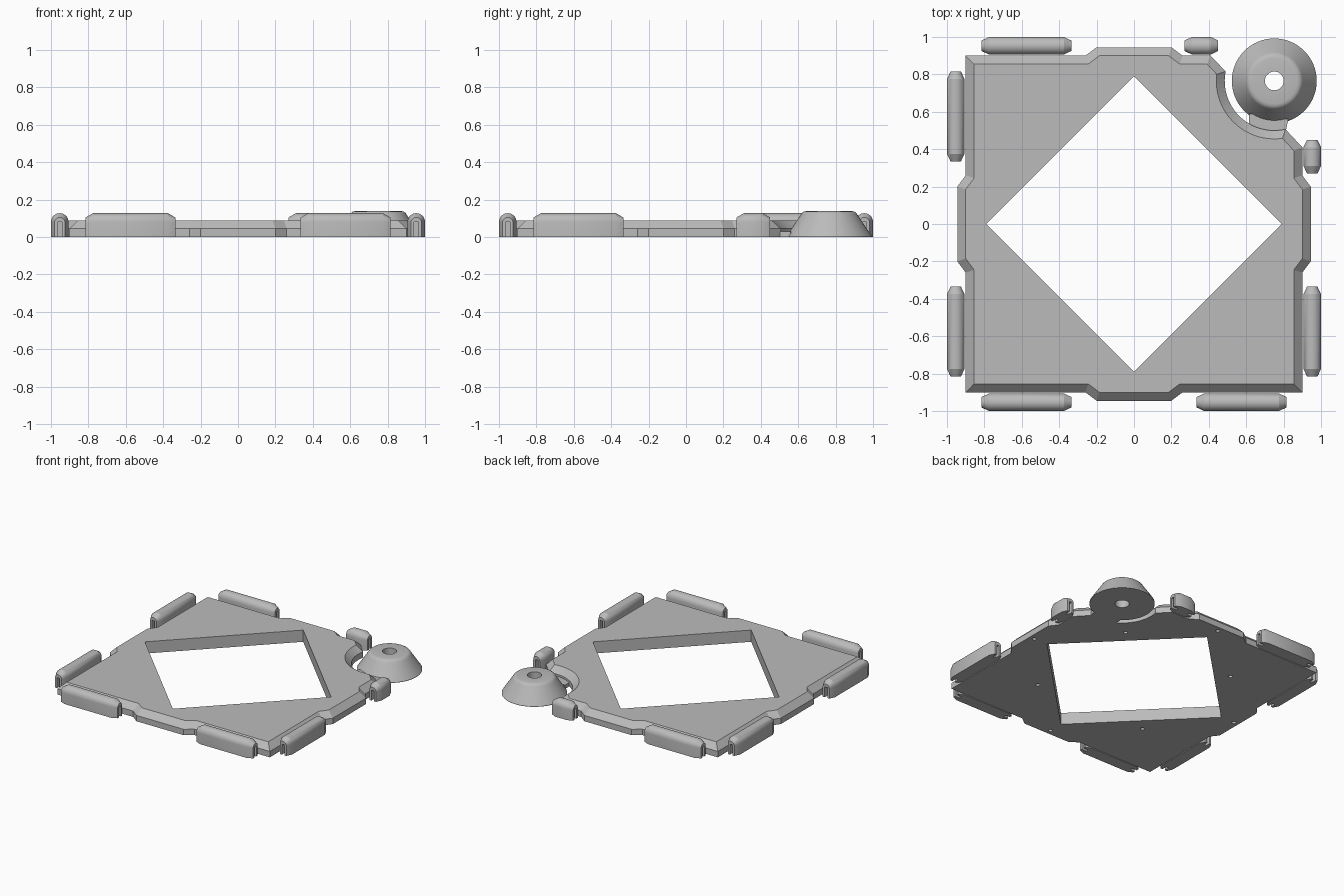
import bpy, bmesh, math
from mathutils import Vector, Matrix

old = bpy.data.objects.get("Cube")
if old:
    bpy.data.objects.remove(old, do_unlink=True)

grey = bpy.data.materials.new("light_grey")
grey.use_nodes = True
colour = (0.5, 0.5, 0.5, 1)
grey.diffuse_color = colour
grey.node_tree.nodes["Principled BSDF"].inputs["Base Color"].default_value = colour


def finish(bm, name, smooth=False):
    bmesh.ops.remove_doubles(bm, verts=bm.verts, dist=0.0001)
    bmesh.ops.recalc_face_normals(bm, faces=bm.faces)
    mesh = bpy.data.meshes.new(name)
    bm.to_mesh(mesh)
    bm.free()
    mesh.materials.append(grey)
    obj = bpy.data.objects.new(name, mesh)
    bpy.context.collection.objects.link(obj)
    bpy.ops.object.select_all(action='DESELECT')
    obj.select_set(True)
    bpy.context.view_layer.objects.active = obj
    if smooth:
        bpy.ops.object.shade_smooth_by_angle(angle=math.radians(28))
    return obj


def loft(bm, loops, closed=False):
    """Skin matching loops of points; cap the ends, or join last to first."""
    rings = [[bm.verts.new(p) for p in loop] for loop in loops]
    n = len(rings[0])
    pairs = list(zip(rings, rings[1:]))
    if closed:
        pairs.append((rings[-1], rings[0]))
    else:
        bm.faces.new(rings[0][::-1])
        bm.faces.new(rings[-1])
    for a, b in pairs:
        for i in range(n):
            j = (i + 1) % n
            bm.faces.new((a[i], a[j], b[j], b[i]))


def inset(points, d):
    """Mitred inward offset of a counter-clockwise outline."""
    result = []
    for i, p in enumerate(points):
        a = (p - points[i - 1]).normalized()
        b = (points[(i + 1) % len(points)] - p).normalized()
        na, nb = Vector((-a.y, a.x)), Vector((-b.y, b.x))
        result.append(p + (na + nb) * d / (1 + na.dot(nb)))
    return result


def level(points, z):
    return [(p.x, p.y, z) for p in points]


# Plate outline: four tabbed sides and one scooped corner
boss = Vector((0.75, 0.765))
side = [(-0.9, -0.9), (-0.26, -0.9), (-0.2, -0.945), (0.2, -0.945), (0.26, -0.9)]
outline = []
for k in range(4):
    pts = [Matrix.Rotation(k * math.pi / 2, 2) @ Vector(p) for p in side]
    if k == 2:
        arc = [math.radians(283 - 114 * i / 24) for i in range(25)]
        scoop = [boss + 0.265 * Vector((math.cos(a), math.sin(a))) for a in arc]
        pts[:1] = [Vector((0.9, 0.41))] + scoop + [Vector((0.41, 0.9))]
    outline += pts

bm = bmesh.new()
loft(bm, [level(outline, 0), level(outline, 0.045), level(inset(outline, 0.045), 0.09)])
plate = finish(bm, "base_plate")

# Diamond opening and blind pin holes cut from the plate
bm = bmesh.new()
diamond = [Vector(p) for p in ((0.79, 0), (0, 0.79), (-0.79, 0), (0, -0.79))]
loft(bm, [level(diamond, -0.1), level(diamond, 0.2)])
for k in range(4):
    turn = Matrix.Rotation(k * math.pi / 2, 3, 'Z')
    for spot in ((0.475, 0.475, 0), (0.905, 0, 0)):
        bmesh.ops.create_cone(bm, cap_ends=True, segments=12, radius1=0.015, radius2=0.015,
                              depth=0.08, matrix=Matrix.Translation(turn @ Vector(spot)))
cutter = finish(bm, "opening_cutter")
cutter.hide_render = True
bpy.context.view_layer.objects.active = plate
cut = plate.modifiers.new("openings", 'BOOLEAN')
cut.operation = 'DIFFERENCE'
cut.solver = 'EXACT'
cut.object = cutter
bpy.ops.object.modifier_apply(modifier=cut.name)
bpy.data.objects.remove(cutter, do_unlink=True)


# Arch-topped bumper with tapered, slotted ends
def bumper_section(x, half, height, slot):
    arch = [math.pi * i / 14 for i in range(15)]
    pts = [(half, 0)]
    pts += [(half * math.cos(a), height - half + half * math.sin(a)) for a in arch]
    pts += [(-half, 0), (-0.011, 0), (-0.011, slot), (0.011, slot), (0.011, 0)]
    return [(x, y, z) for y, z in pts]


def bumper(name, start, end, quarter):
    bm = bmesh.new()
    loft(bm, [bumper_section(start, 0.028, 0.105, 0.08),
              bumper_section(start + 0.04, 0.047, 0.128, 0.08),
              bumper_section(start + 0.04, 0.047, 0.128, 0),
              bumper_section(end - 0.04, 0.047, 0.128, 0),
              bumper_section(end - 0.04, 0.047, 0.128, 0.08),
              bumper_section(end, 0.028, 0.105, 0.08)])
    place = Matrix.Rotation(quarter * math.pi / 2, 4, 'Z') @ Matrix.Translation((0, -0.953, 0))
    bmesh.ops.transform(bm, matrix=place, verts=bm.verts)
    finish(bm, name, True)


for quarter, where in enumerate(("front", "left", "back", "right")):
    first = (-0.45, -0.27) if quarter == 2 else (-0.815, -0.335)
    second = (0.27, 0.45) if quarter == 1 else (0.335, 0.815)
    bumper(where + "_bumper_a", *first, quarter)
    bumper(where + "_bumper_b", *second, quarter)

# Conical corner boss with a through hole
bm = bmesh.new()
profile = [(0.05, 0), (0.227, 0), (0.227, 0.006), (0.153, 0.118), (0.146, 0.129),
           (0.136, 0.136), (0.122, 0.139), (0.05, 0.139)]
steps = [2 * math.pi * i / 64 for i in range(64)]
loft(bm, [[(boss.x + r * math.cos(a), boss.y + r * math.sin(a), z) for r, z in profile]
          for a in steps], closed=True)
finish(bm, "corner_boss", True)

# Low web joining the boss to the plate
bm = bmesh.new()
web = [Vector(p) for p in ((0.615, 0.52), (0.7, 0.48), (0.81, 0.49), (0.825, 0.56), (0.615, 0.59))]
loft(bm, [level(web, 0), level(web, 0.03)])
finish(bm, "boss_web")
